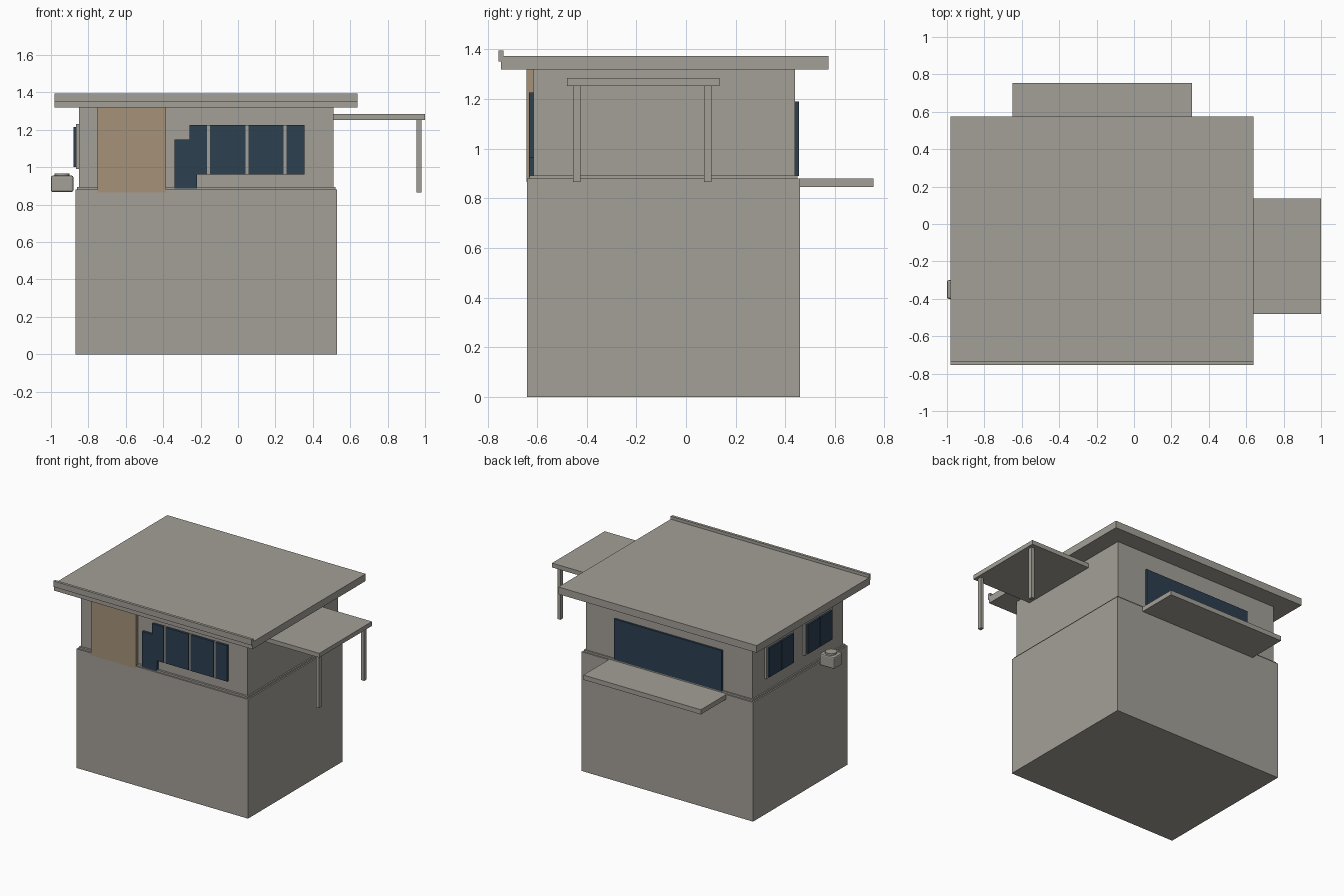
import bpy
import bmesh

cube = bpy.data.objects.get("Cube")
if cube:
    bpy.data.objects.remove(cube, do_unlink=True)


def material(name, rgb):
    m = bpy.data.materials.new(name)
    m.use_nodes = True
    m.diffuse_color = (*rgb, 1)
    m.node_tree.nodes["Principled BSDF"].inputs["Base Color"].default_value = (*rgb, 1)
    return m


concrete = material("warm grey concrete", (0.37, 0.35, 0.31))
timber = material("tan timber", (0.38, 0.29, 0.19))
glass = material("navy glass", (0.025, 0.05, 0.08))


def finish(name, bm, mat):
    mesh = bpy.data.meshes.new(name)
    bm.to_mesh(mesh)
    bm.free()
    mesh.materials.append(mat)
    ob = bpy.data.objects.new(name, mesh)
    bpy.context.collection.objects.link(ob)
    return ob


def box(name, x, y, z, mat=concrete):
    """Box from (min, max) ranges on each axis."""
    bm = bmesh.new()
    bmesh.ops.create_cube(bm, size=1)
    for v in bm.verts:
        v.co = [r[0] if c < 0 else r[1] for c, r in zip(v.co, (x, y, z))]
    return finish(name, bm, mat)


def extrude_profile(name, outline, y, mat):
    """Extrude an x-z outline along y."""
    bm = bmesh.new()
    face = bm.faces.new([bm.verts.new((px, y[0], pz)) for px, pz in outline])
    side = bmesh.ops.extrude_face_region(bm, geom=[face])["geom"]
    for v in side:
        if isinstance(v, bmesh.types.BMVert):
            v.co.y = y[1]
    bmesh.ops.recalc_face_normals(bm, faces=bm.faces)
    return finish(name, bm, mat)


# Main storeys
box("lower_storey", (-.87, .53), (-.64, .46), (0, .88))
box("ledge", (-.86, .52), (-.63, .45), (.88, .893))
box("upper_storey", (-.85, .51), (-.615, .44), (.893, 1.32))

# Roof with raised front lip
box("roof_slab", (-.98, .64), (-.745, .575), (1.32, 1.373))
box("roof_lip", (-.98, .64), (-.755, -.735), (1.352, 1.395))

# Side canopy on two posts
box("canopy", (.51, 1), (-.48, .135), (1.253, 1.285))
for name, y in (("front_post", -.44), ("back_post", .087)):
    box("canopy_" + name, (.955, .98), (y - .015, y + .015), (.865, 1.253))

# Back balcony and window
box("balcony_slab", (-.65, .31), (.46, .755), (.845, .88))
box("back_window", (-.61, .27), (.44, .455), (.89, 1.19), glass)

# Timber entrance panel
box("entrance_panel", (-.75, -.385), (-.643, -.61), (.865, 1.322), timber)

# Front glazing: stepped door pane, then panes split by mullions
front = (-.633, -.612)
step = [(-.34, .885), (-.22, .885), (-.22, .962), (-.258, .962), (-.258, 1.147), (-.34, 1.147)]
extrude_profile("stepped_pane", step, front, glass)
edges = [-.258, -.157, .047, .252, .355]
for i in range(4):
    left = edges[i] + (.008 if i else 0)
    right = edges[i + 1] - (.008 if i < 3 else 0)
    box(f"front_pane_{i + 1}", (left, right), front, (.962, 1.227), glass)
    if i:
        box(f"front_mullion_{i}", (edges[i] - .008, edges[i] + .008), (-.63, -.612), (.962, 1.227))

# Right-hand windows: frame with two panes each
for i, y in enumerate((.14, -.31)):
    box(f"side_frame_{i + 1}", (-.866, -.848), (y - .16, y + .16), (.99, 1.23))
    for j, d in enumerate((-.073, .073)):
        box(f"side_pane_{i + 1}_{j + 1}", (-.88, -.864), (y + d - .068, y + d + .068), (1.0, 1.215), glass)

# Wall unit with rounded edges and round fan cap
unit = box("wall_unit", (-1, -.88), (-.4, -.3), (.868, .955))
bevel = unit.modifiers.new("bevel", "BEVEL")
bevel.width = .009
bevel.segments = 2
bm = bmesh.new()
bmesh.ops.create_cone(bm, cap_ends=True, segments=20, radius1=.04, radius2=.04, depth=.015)
bmesh.ops.translate(bm, verts=bm.verts, vec=(-.94, -.35, .96))
finish("fan_cap", bm, concrete)
